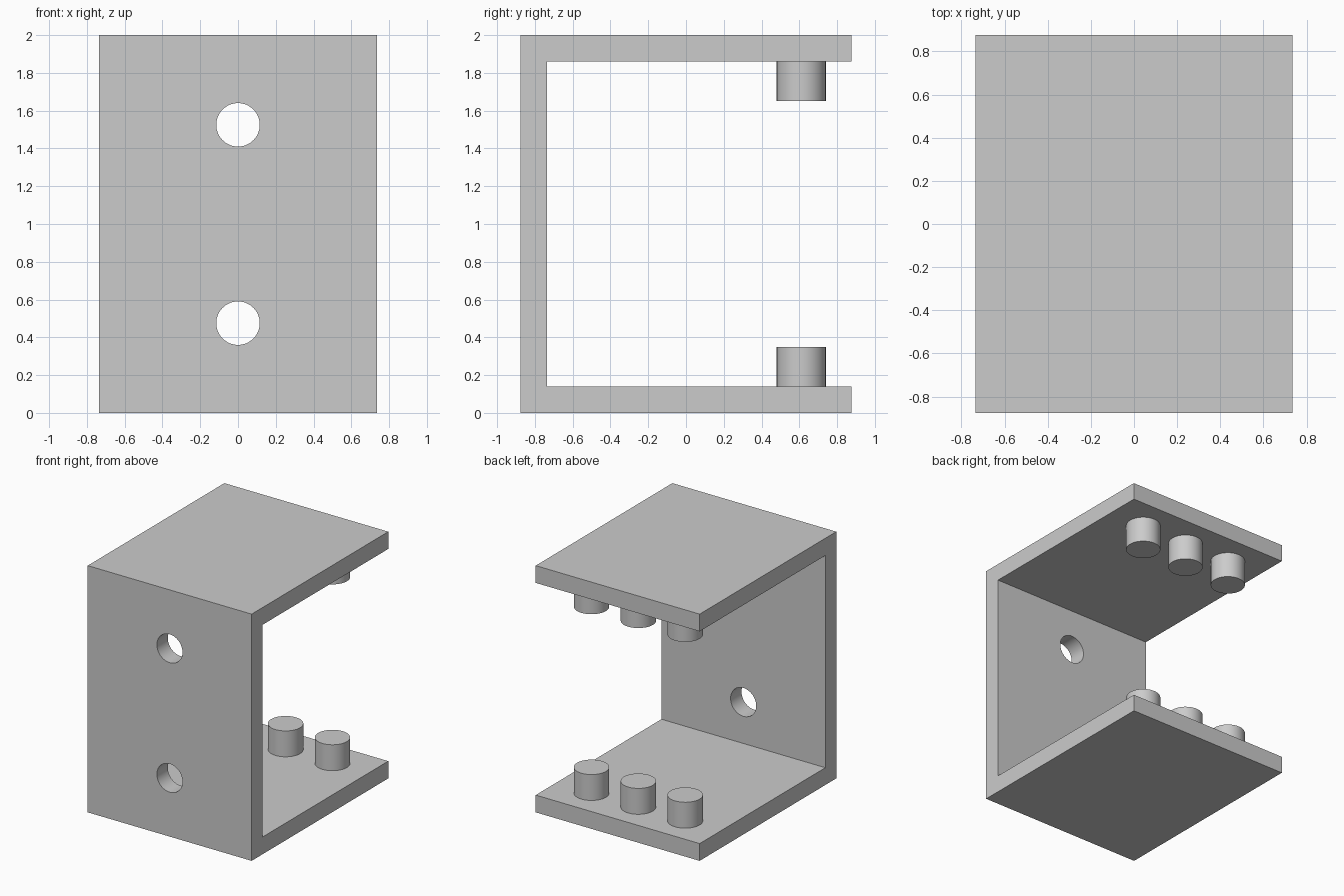
import bpy
import bmesh
from math import pi, radians

cube = bpy.data.objects.get("Cube")
if cube:
    bpy.data.objects.remove(cube, do_unlink=True)

HALF_X, HALF_Y, HEIGHT, WALL = 0.735, 0.875, 2.0, 0.14
PEG_R, PEG_H, PEG_Y, PEG_STEP = 0.13, 0.21, 0.61, 0.42
HOLE_R, HOLE_OFFSET = 0.115, 0.525
SINK = 0.02  # how far pegs are set into the flanges

grey = bpy.data.materials.new("light grey")
grey.use_nodes = True
colour = (0.6, 0.6, 0.6, 1)
grey.diffuse_color = colour
grey.node_tree.nodes["Principled BSDF"].inputs["Base Color"].default_value = colour


def activate(obj):
    bpy.ops.object.select_all(action="DESELECT")
    obj.select_set(True)
    bpy.context.view_layer.objects.active = obj


def cylinder(name, radius, depth, location, rotation=(0, 0, 0)):
    bpy.ops.mesh.primitive_cylinder_add(vertices=64, radius=radius, depth=depth,
                                        location=location, rotation=rotation)
    obj = bpy.context.object
    obj.name = name
    obj.data.materials.append(grey)
    return obj


def smooth(obj):
    activate(obj)
    bpy.ops.object.shade_smooth_by_angle(angle=radians(30))


# Channel bracket: a C profile in the YZ plane, extruded along X
inner_y, top_z = WALL - HALF_Y, HEIGHT - WALL
profile = [(-HALF_Y, 0), (HALF_Y, 0), (HALF_Y, WALL), (inner_y, WALL),
           (inner_y, top_z), (HALF_Y, top_z), (HALF_Y, HEIGHT), (-HALF_Y, HEIGHT)]
bm = bmesh.new()
face = bm.faces.new([bm.verts.new((-HALF_X, y, z)) for y, z in profile])
extruded = bmesh.ops.extrude_face_region(bm, geom=[face])["geom"]
bmesh.ops.translate(bm, vec=(2 * HALF_X, 0, 0),
                    verts=[v for v in extruded if isinstance(v, bmesh.types.BMVert)])
bmesh.ops.recalc_face_normals(bm, faces=bm.faces)
mesh = bpy.data.meshes.new("bracket")
bm.to_mesh(mesh)
bm.free()
mesh.materials.append(grey)
bracket = bpy.data.objects.new("bracket", mesh)
bpy.context.collection.objects.link(bracket)

# Two screw holes through the front wall
for side in (-1, 1):
    cutter = cylinder("hole_cutter", HOLE_R, 3 * WALL,
                      (0, -HALF_Y + WALL / 2, HEIGHT / 2 + side * HOLE_OFFSET),
                      (pi / 2, 0, 0))
    activate(bracket)
    cut = bracket.modifiers.new("screw_hole", "BOOLEAN")
    cut.operation = "DIFFERENCE"
    cut.solver = "EXACT"
    cut.object = cutter
    bpy.ops.object.modifier_apply(modifier=cut.name)
    bpy.data.objects.remove(cutter, do_unlink=True)
smooth(bracket)

# Facing rows of three pegs on the bottom and top flanges
depth = PEG_H + SINK
lower_z = WALL - SINK + depth / 2
for row, z in (("lower", lower_z), ("upper", HEIGHT - lower_z)):
    for label, i in (("right", -1), ("middle", 0), ("left", 1)):
        smooth(cylinder(f"{row}_peg_{label}", PEG_R, depth, (i * PEG_STEP, PEG_Y, z)))
